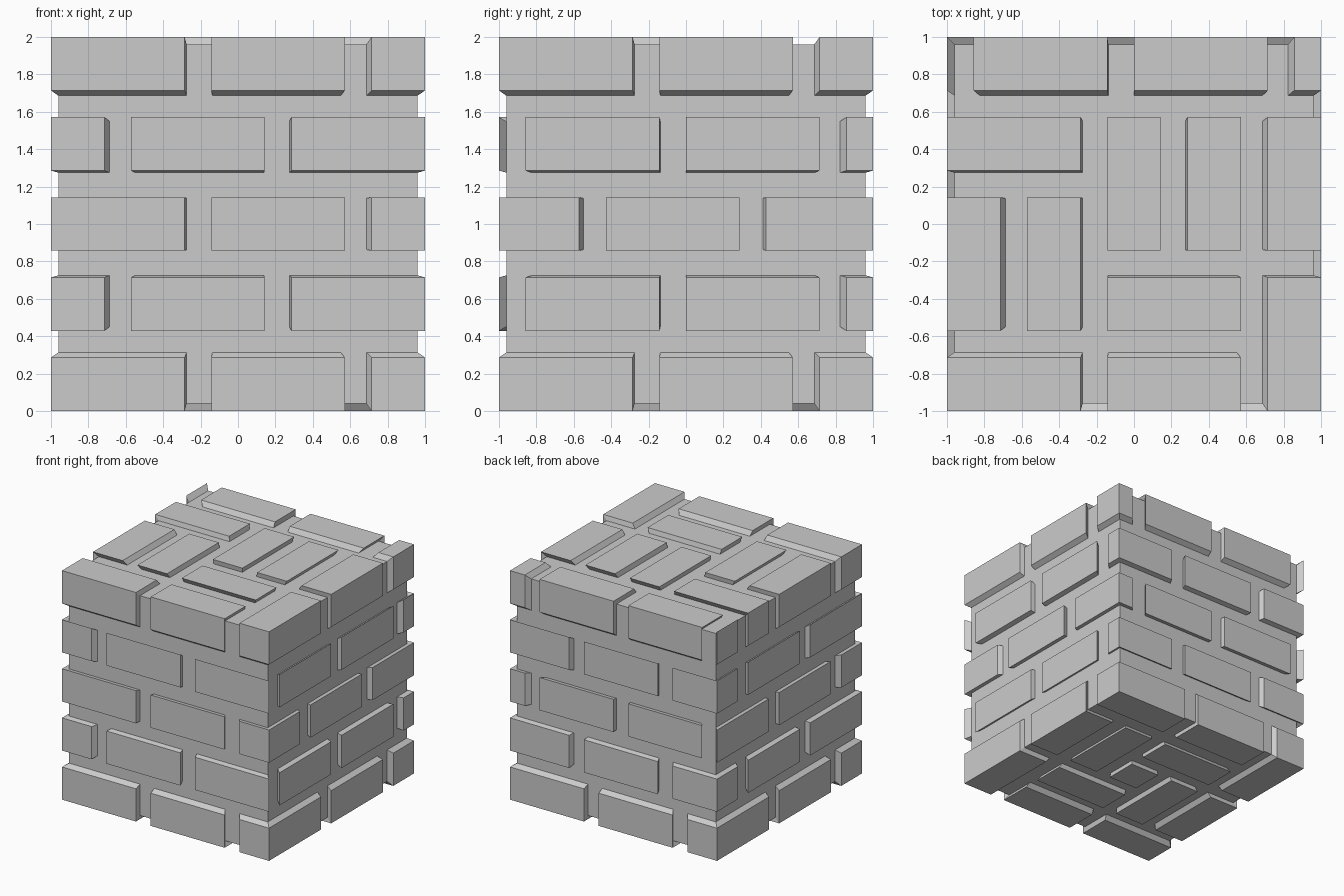
import bpy, bmesh

if "Cube" in bpy.data.objects:
    bpy.data.objects.remove(bpy.data.objects["Cube"])

# The cube is laid out on a 14 x 14 cell grid per side; mortar cells are sunk
# toward the centre by a uniform scale, so every brick side is radial.
N, H = 14, 7
SINK = 0.96

# Brick lengths per course (bottom to top, left to right), one mortar cell between
WALLS = {
    "front": ["552", "255", "552", "255", "552"],
    "right": ["552", "0551", "354", "0551", "552"],
    "back":  ["552", "453", "155", "453", "155"],
    "left":  ["552", "255", "552", "255", "2252"],
}
PLACE = {
    "front":  lambda u, v: (u, -H, v),
    "right":  lambda u, v: (H, u, v),
    "back":   lambda u, v: (-u, H, v),
    "left":   lambda u, v: (-H, -u, v),
    "top":    lambda u, v: (u, v, H),
    "bottom": lambda u, v: (u, v, -H),
}
# Top paving: x0, y0, x1, y1
TOP = [(-6, 5, -1, 7), (0, 5, 5, 7), (6, 5, 7, 7), (-7, 2, -2, 4),
       (-7, -4, -5, 1), (-4, -4, -2, 1), (-7, -7, -2, -5), (-1, -1, 1, 4),
       (2, -1, 4, 4), (5, -1, 7, 4), (-1, -4, 4, -2), (5, -7, 7, -2),
       (-1, -7, 4, -5)]


def wall_rects(courses):
    rects = []
    for row, course in enumerate(courses):
        u, v = -H, -H + 3 * row
        for n in map(int, course):
            rects.append((u, v, u + n, v + 2))
            u += n + 1
    return rects


def bottom_rects():
    # pinwheel: two rings turned four times around a square centre
    rects = [(-1, -1, 1, 1)]
    for r in [(-7, -7, -2, -5), (-1, -7, 4, -5), (-1, -4, 4, -2)]:
        for _ in range(4):
            rects.append(r)
            x0, y0, x1, y1 = r
            r = (-y1, x0, -y0, x1)
    return rects


layout = {side: wall_rects(c) for side, c in WALLS.items()}
layout["top"] = TOP
layout["bottom"] = bottom_rects()

bm = bmesh.new()
verts = {}


def vert(p, raised):
    key = (p, raised)
    if key not in verts:
        s = (1.0 if raised else SINK) / H
        verts[key] = bm.verts.new((p[0] * s, p[1] * s, p[2] * s + 1.0))
    return verts[key]


# Brick faces and mortar faces
edges = {}
for side, rects in layout.items():
    for u in range(-H, H):
        for v in range(-H, H):
            up = any(a <= u < c and b <= v < d for a, b, c, d in rects)
            q = [PLACE[side](*k) for k in
                 ((u, v), (u + 1, v), (u + 1, v + 1), (u, v + 1))]
            if side == "bottom":
                q.reverse()
            bm.faces.new([vert(p, up) for p in q])
            for i in range(4):
                a, b = q[i], q[(i + 1) % 4]
                edges.setdefault(frozenset((a, b)), []).append((up, a, b))

# Brick sides wherever a brick meets mortar
for pair in edges.values():
    (up0, a0, b0), (up1, a1, b1) = pair
    if up0 != up1:
        a, b = (a0, b0) if up0 else (a1, b1)
        bm.faces.new([vert(b, True), vert(a, True),
                      vert(a, False), vert(b, False)])
bmesh.ops.recalc_face_normals(bm, faces=bm.faces[:])

mesh = bpy.data.meshes.new("brick_block")
bm.to_mesh(mesh)
bm.free()
stone = bpy.data.materials.new("light grey stone")
stone.diffuse_color = (0.6, 0.6, 0.6, 1)
stone.use_nodes = True
stone.node_tree.nodes["Principled BSDF"].inputs["Base Color"].default_value = stone.diffuse_color
mesh.materials.append(stone)
block = bpy.data.objects.new("brick_block", mesh)
bpy.context.collection.objects.link(block)
